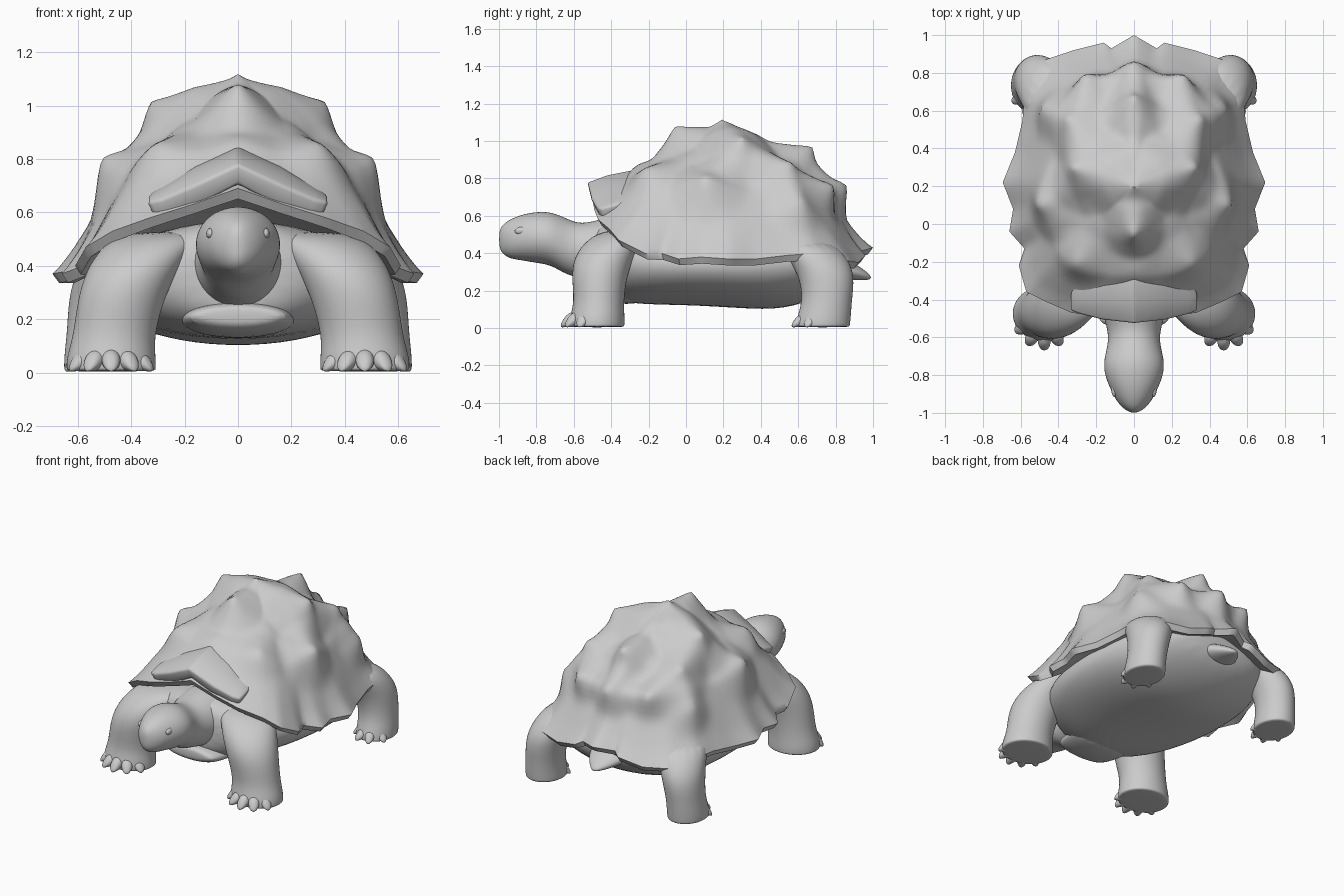
import bpy, bmesh, math
from mathutils import Vector

cube = bpy.data.objects.get("Cube")
if cube:
    bpy.data.objects.remove(cube, do_unlink=True)

grey = bpy.data.materials.new("clay grey")
grey.use_nodes = True
grey.diffuse_color = (0.6, 0.6, 0.6, 1)
grey.node_tree.nodes["Principled BSDF"].inputs["Base Color"].default_value = grey.diffuse_color


def finish(name, bm, subdiv=0, mirror=False, angle=60):
    bmesh.ops.recalc_face_normals(bm, faces=bm.faces)
    mesh = bpy.data.meshes.new(name)
    bm.to_mesh(mesh)
    bm.free()
    mesh.materials.append(grey)
    obj = bpy.data.objects.new(name, mesh)
    bpy.context.collection.objects.link(obj)
    if mirror:
        obj.modifiers.new("mirror", 'MIRROR').use_mirror_merge = False
    if subdiv:
        mod = obj.modifiers.new("smooth", 'SUBSURF')
        mod.levels = mod.render_levels = subdiv
    bpy.ops.object.select_all(action='DESELECT')
    obj.select_set(True)
    bpy.context.view_layer.objects.active = obj
    bpy.ops.object.shade_smooth_by_angle(angle=math.radians(angle))
    return obj


def skin(bm, rings):
    """Bridge rings of points into a closed tube."""
    loops = [[bm.verts.new(p) for p in ring] for ring in rings]
    n = len(loops[0])
    for a, b in zip(loops, loops[1:]):
        for i in range(n):
            j = (i + 1) % n
            bm.faces.new((a[i], a[j], b[j], b[i]))
    bm.faces.new(loops[0])
    bm.faces.new(loops[-1])
    return loops


def oval(centre, ru, rv, upright, n=16):
    c = Vector(centre)
    ring = []
    for k in range(n):
        t = math.tau * k / n
        u, v = ru * math.cos(t), rv * math.sin(t)
        ring.append(c + (Vector((u, 0, v)) if upright else Vector((u, v, 0))))
    return ring


def interp(table, s):
    for (a, u), (b, v) in zip(table, table[1:]):
        if s <= b:
            return u + (v - u) * (s - a) / (b - a)
    return table[-1][1]


# Shell: scalloped rim rising to a rounder dome
half_rim = [(0, -.50, .69), (.17, -.49, .63), (.33, -.47, .58), (.47, -.41, .53),
            (.57, -.36, .47), (.61, -.22, .40), (.58, -.13, .40), (.66, -.04, .37),
            (.64, .08, .38), (.695, .22, .37), (.63, .38, .37), (.59, .55, .39),
            (.58, .7, .40), (.47, .87, .36), (.32, .92, .35), (.16, .96, .39),
            (.12, .93, .41), (0, 1, .43)]
rim = half_rim + [(-x, y, z) for x, y, z in half_rim[-2:0:-1]]
fine = []
for i, p in enumerate(rim):
    a, b = Vector(p), Vector(rim[(i + 1) % len(rim)])
    fine += [a.lerp(b, k / 4) for k in range(4)]
count = len(fine)
soft = [sum((fine[(i + k) % count] for k in range(-5, 6)), Vector()) / 11 for i in range(count)]
dome = [(0, 0), (.08, .13), (.18, .33), (.3, .56), (.5, .77), (.64, .89), (.8, .98), (1, 1)]
top = Vector((0, .22, .99))


def shell_ring(r, lift=0, flat=False):
    h = 0 if flat else interp(dome, 1 - r)
    ring = []
    for s, f in zip(soft, fine):
        p = s.lerp(f, max(0, (r - .75) / .25))
        q = p.lerp(top, 1 - r)
        q.z = p.z + (top.z - p.z) * h + lift
        ring.append(q)
    return ring


rings = [shell_ring(.6, .08, True), shell_ring(.85, 0, True), shell_ring(.97, -.035, True)]
rings += [shell_ring(1 - k / 40) for k in range(40)]
bm = bmesh.new()
loops = skin(bm, rings)

# Scute peaks: pull the surface to each tip with a pointed falloff
peaks = [(0, -.25, .88, .16), (0, -.06, 1.08, .17), (0, .2, 1.12, .25),
         (0, .46, .99, .2), (0, .68, .97, .18), (0, .87, .77, .17)]
for x, y, z, reach in [(.31, -.21, .86, .17), (.33, .3, 1.02, .24), (.36, .56, .89, .2),
                       (.51, .1, .81, .22), (.49, .62, .69, .17), (.27, .8, .77, .16)]:
    peaks += [(x, y, z, reach), (-x, y, z, reach)]
upper = [v for loop in loops[4:] for v in loop]
base = [(v, v.co.copy()) for v in upper]
for x, y, z, reach in peaks:
    tip = Vector((x, y, z))
    foot = min((c for _, c in base), key=lambda c: (c - tip).length)
    for v, c in base:
        fall = max(0, 1 - (c - foot).length / reach)
        v.co += (tip - foot) * fall ** 1.2
for _ in range(2):
    bmesh.ops.smooth_vert(bm, verts=upper, factor=.4, use_axis_x=True, use_axis_y=True, use_axis_z=True)
finish("shell", bm, angle=50)

# Arched plate over the neck
bm = bmesh.new()
rows = [[(0, -.53, .78), (.17, -.51, .70), (.29, -.48, .65), (.34, -.46, .64)],
        [(0, -.42, .82), (.17, -.41, .75), (.29, -.40, .68), (.34, -.38, .66)],
        [(0, -.27, .85), (.15, -.25, .79), (.27, -.26, .72), (.32, -.29, .68)]]
grid = []
for row in rows:
    full = [(-x, y, z) for x, y, z in row[:0:-1]] + row
    grid.append([bm.verts.new(p) for p in full])
for a, b in zip(grid, grid[1:]):
    for i in range(len(a) - 1):
        bm.faces.new((a[i], a[i + 1], b[i + 1], b[i]))
plate = finish("neck_plate", bm)
mod = plate.modifiers.new("thickness", 'SOLIDIFY')
mod.thickness, mod.offset = .085, -1
mod = plate.modifiers.new("soft edge", 'BEVEL')
mod.width, mod.segments = .015, 2


def loft(name, stations, upright, mirror=False):
    bm = bmesh.new()
    skin(bm, [oval(s[:3], s[3], s[4], upright) for s in stations])
    return finish(name, bm, 2, mirror)


# Belly and soft body, lofted front to back
loft("body", [(0, -.5, .38, .16, .14), (0, -.46, .37, .3, .2), (0, -.3, .35, .48, .23),
              (0, 0, .34, .58, .22), (0, .3, .34, .58, .24), (0, .52, .34, .55, .25),
              (0, .75, .36, .46, .19), (0, .88, .38, .28, .09)], True)

# Front lip of the belly plate
loft("belly_lip", [(0, -.54, .215, .12, .02), (0, -.53, .21, .19, .05),
                   (0, -.42, .2, .21, .07), (0, -.2, .2, .25, .08)], True)

# Neck and head, lofted from the shell to the beak
loft("head", [(0, -.25, .42, .22, .2), (0, -.45, .41, .18, .18), (0, -.56, .41, .14, .145),
              (0, -.64, .435, .14, .155), (0, -.72, .48, .165, .145), (0, -.8, .485, .16, .14),
              (0, -.88, .485, .125, .125), (0, -.95, .475, .088, .105), (0, -.99, .475, .04, .07),
              (0, -.999, .475, .01, .03)], True)

# Eyelids
bm = bmesh.new()
bmesh.ops.create_uvsphere(bm, u_segments=16, v_segments=10, radius=.03)
bmesh.ops.scale(bm, vec=(.5, 1.2, .7), verts=bm.verts)
bmesh.ops.translate(bm, vec=(.104, -.88, .52), verts=bm.verts)
finish("eyelids", bm, mirror=True)

# Legs, lofted upward from the sole
loft("front_legs", [(.475, -.475, .004, .168, .145), (.475, -.475, .012, .172, .15),
                    (.475, -.475, .06, .17, .15), (.465, -.465, .14, .155, .135),
                    (.44, -.465, .27, .165, .15), (.40, -.44, .38, .175, .165),
                    (.33, -.37, .48, .18, .16), (.26, -.28, .53, .15, .14)], False, True)
loft("back_legs", [(.53, .73, .004, .12, .145), (.53, .73, .012, .125, .15),
                   (.53, .74, .07, .123, .145), (.525, .755, .15, .118, .135),
                   (.51, .755, .27, .128, .15), (.47, .71, .37, .145, .165),
                   (.40, .6, .48, .15, .17)], False, True)


# Blunt clawed toes fanned around the front of each foot
def toes(name, centre, rx, ry, number, size):
    bm = bmesh.new()
    for k in range(number):
        t = math.radians(120 * (k / (number - 1) - .5))
        d = Vector((math.sin(t), -math.cos(t), 0))
        side = Vector((-d.y, d.x, 0))
        c = Vector((centre[0] + d.x * rx, centre[1] + d.y * ry, 0))
        toe_rings = []
        for out, w, h in [(-.08, 1.1, 2.8), (-.01, 1.1, 2.6), (.03, 1, 2.1), (.05, .75, 1.3), (.065, .3, .5)]:
            ring = []
            for j in range(10):
                a = math.tau * j / 10
                ring.append(c + d * out + side * size * w * math.cos(a)
                            + Vector((0, 0, .003 + size * h * (1 + math.sin(a)) / 2)))
            toe_rings.append(ring)
        skin(bm, toe_rings)
    finish(name, bm, 1, True)


toes("front_toes", (.475, -.475), .115, .13, 5, .036)
toes("back_toes", (.53, .73), .07, .11, 4, .032)

# Flattened pointed tail
loft("tail", [(0, .75, .33, .16, .08), (0, .87, .31, .12, .055),
              (0, .95, .285, .06, .03), (0, .99, .27, .015, .01)], True)
